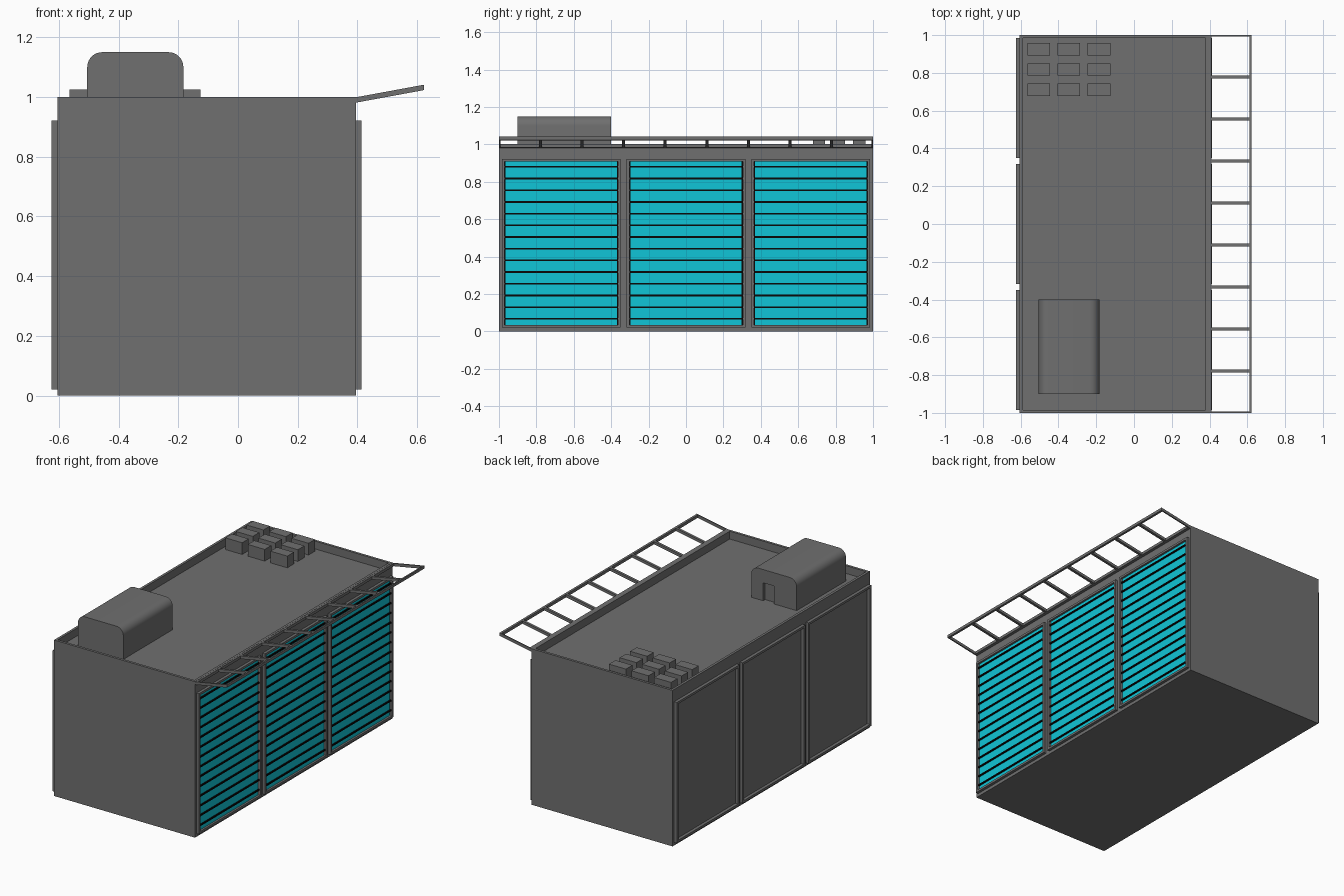
import bpy, bmesh, math

if "Cube" in bpy.data.objects:
    bpy.data.objects.remove(bpy.data.objects["Cube"])


def make_mat(name, rgb):
    m = bpy.data.materials.new(name)
    m.diffuse_color = (*rgb, 1.0)
    m.use_nodes = True
    m.node_tree.nodes["Principled BSDF"].inputs["Base Color"].default_value = m.diffuse_color
    return m


GREY = make_mat("concrete grey", (0.16, 0.16, 0.16))
CYAN = make_mat("cyan glass", (0.005, 0.56, 0.68))
BLACK = make_mat("black slat", (0.002, 0.002, 0.002))


def finish(bm, name, mat):
    bmesh.ops.recalc_face_normals(bm, faces=bm.faces)
    me = bpy.data.meshes.new(name)
    bm.to_mesh(me)
    bm.free()
    me.materials.append(mat)
    ob = bpy.data.objects.new(name, me)
    bpy.context.collection.objects.link(ob)
    return ob


def add_box(bm, x, y, z):
    """Add a box from (min, max) pairs."""
    vs = bmesh.ops.create_cube(bm, size=1)["verts"]
    for v in vs:
        for i, (a, b) in enumerate((x, y, z)):
            v.co[i] = (a + b) / 2 + v.co[i] * (b - a)


def boxes(name, mat, items):
    bm = bmesh.new()
    for it in items:
        add_box(bm, *it)
    return finish(bm, name, mat)


def add_prism(bm, pts, y0, y1):
    """Extrude an x-z profile along y."""
    f = bm.faces.new([bm.verts.new((x, y0, z)) for x, z in pts])
    r = bmesh.ops.extrude_face_region(bm, geom=[f])
    for v in r["geom"]:
        if isinstance(v, bmesh.types.BMVert):
            v.co.y = y1


XL, XR, ROOF = -0.605, 0.395, 0.95

# Main block with a sunken roof inside a parapet
bm = bmesh.new()
add_box(bm, (XL, XR), (-1, 1), (0, 1))
bm.faces.ensure_lookup_table()
top = max(bm.faces, key=lambda f: f.calc_center_median().z)
bmesh.ops.inset_region(bm, faces=[top], thickness=0.023)
r = bmesh.ops.extrude_face_region(bm, geom=[top])
bmesh.ops.delete(bm, geom=[top], context="FACES")
for v in r["geom"]:
    if isinstance(v, bmesh.types.BMVert):
        v.co.z = ROOF
finish(bm, "building_block", GREY)

# Window bays on both long sides
BAYS = [(-0.985, -0.35), (-0.317, 0.318), (0.35, 0.985)]
Z0, Z1, W = 0.02, 0.922, 0.014


def frame(x, y0, y1):
    return [(x, (y0, y0 + W), (Z0, Z1)), (x, (y1 - W, y1), (Z0, Z1)),
            (x, (y0 + W, y1 - W), (Z0, Z0 + W)),
            (x, (y0 + W, y1 - W), (Z1 - W, Z1))]


for n, (y0, y1) in enumerate(BAYS, 1):
    boxes(f"right_frame_{n}", GREY, frame((XR - 0.01, XR + 0.018), y0, y1))
    boxes(f"left_frame_{n}", GREY, frame((XL - 0.02, XL + 0.01), y0, y1))
    a, b = y0 + W, y1 - W
    boxes(f"glass_backing_{n}", BLACK,
          [((XR - 0.01, XR + 0.002), (a, b), (Z0 + W, Z1 - W))])
    g = 0.006
    boxes(f"glass_{n}", CYAN,
          [((XR - 0.005, XR + 0.005), (a + g, b - g), (Z0 + W, Z1 - W))])
    boxes(f"slats_{n}", BLACK,
          [((XR, XR + 0.013), (a, b), (z - 0.0045, z + 0.0045))
           for z in (0.88 - i * 0.0625 for i in range(14))])

# Sloping open canopy: two rails joined by rungs
X0, X1, RISE, T = XR, 0.623, 0.042, 0.018


def slope(xa, xb):
    def low(x):
        return 0.981 + RISE * (x - X0) / (X1 - X0)
    return [(xa, low(xa)), (xb, low(xb)), (xb, low(xb) + T), (xa, low(xa) + T)]


bm = bmesh.new()
add_prism(bm, slope(X0, X0 + 0.016), -1, 1)
add_prism(bm, slope(X1 - 0.012, X1), -1, 1)
for i in range(10):
    y = -1 + i * 2 / 9
    add_prism(bm, slope(X0 + 0.016, X1 - 0.012),
              max(-1, y - 0.008), min(1, y + 0.008))
finish(bm, "canopy", GREY)

# Rooftop hut with rounded top edges and a recessed doorway
HX0, HX1, HT, R = -0.505, -0.183, 1.15, 0.05
arc = [(HX1 - R + R * math.cos(t), HT - R + R * math.sin(t))
       for t in (math.pi / 2 * i / 8 for i in range(9))]
mid = HX0 + HX1
shell = [(HX1, ROOF)] + arc + [(mid - x, z) for x, z in reversed(arc)] + [(HX0, ROOF)]
door = [(-0.344, ROOF), (-0.344, 1.065), (-0.267, 1.065), (-0.267, ROOF)]
bm = bmesh.new()
add_prism(bm, shell, -0.9, -0.42)
add_prism(bm, shell + door, -0.42, -0.4)
hut = finish(bm, "roof_hut", GREY)
bpy.context.view_layer.objects.active = hut
hut.select_set(True)
bpy.ops.object.shade_smooth_by_angle(angle=math.radians(30))

# Grid of rooftop ventilation units
boxes("vent_units", GREY,
      [((x, x + 0.12), (y, y + 0.066), (ROOF, 1.025))
       for x in (-0.565, -0.405, -0.245) for y in (0.678, 0.785, 0.893)])
